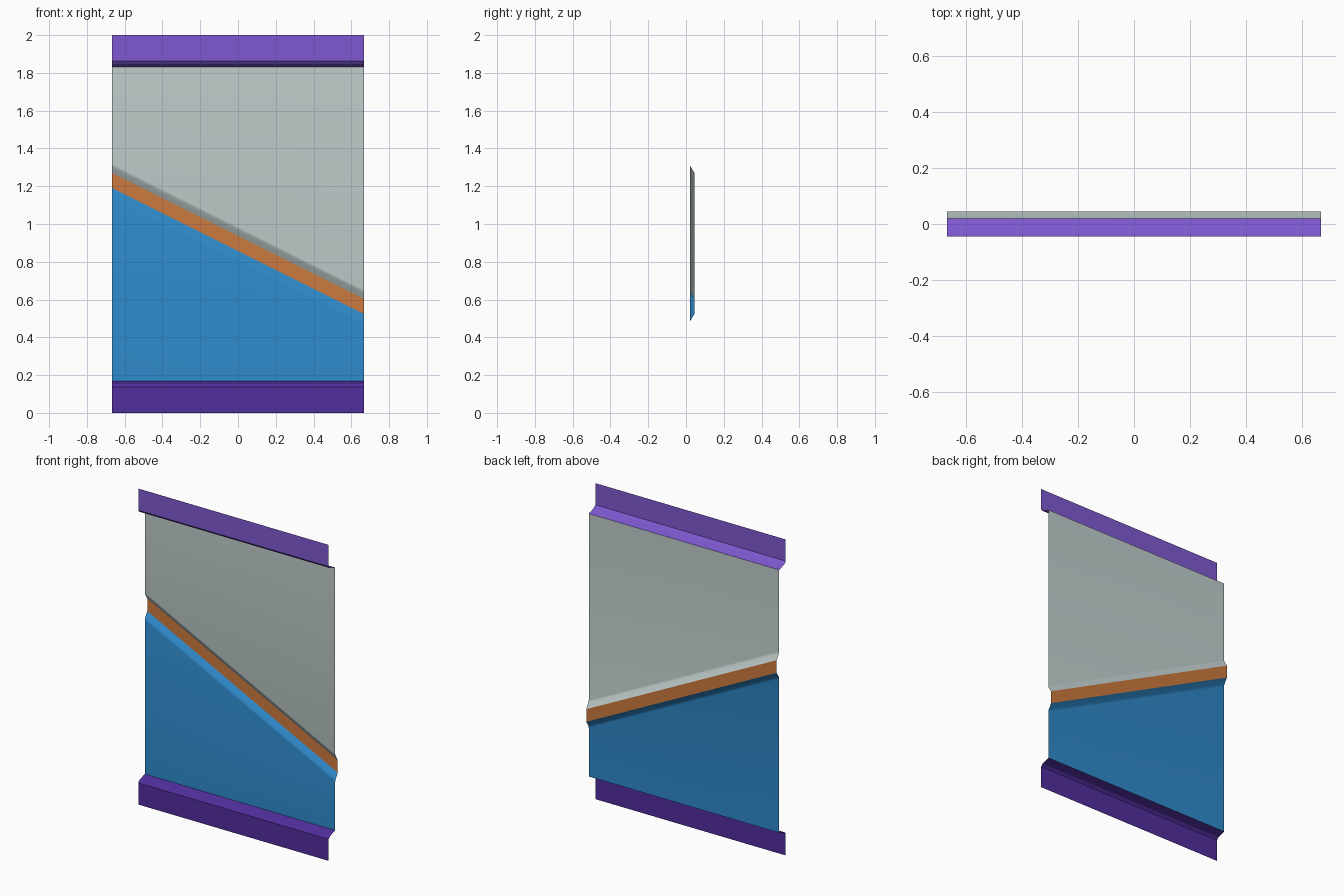
import bpy

if "Cube" in bpy.data.objects:
    bpy.data.objects.remove(bpy.data.objects["Cube"])

W = 0.667                       # half width
Y_RAIL, Y_PANEL, Y_RIB = -0.045, 0.02, 0.045
SLOPE, MID = -0.5, 0.897        # diagonal rib line: z = MID + SLOPE * x


def material(name, rgb):
    m = bpy.data.materials.new(name)
    lin = [((c / 255 + 0.055) / 1.055) ** 2.4 for c in rgb]
    m.diffuse_color = (*lin, 1)
    m.use_nodes = True
    m.node_tree.nodes["Principled BSDF"].inputs["Base Color"].default_value = m.diffuse_color
    return m


LIGHT_PURPLE = material("light purple", (127, 89, 209))
DARK_PURPLE = material("dark purple", (81, 46, 157))
GREY = material("pale grey", (193, 206, 205))
BLUE = material("blue", (47, 139, 205))
ORANGE = material("orange", (204, 122, 62))


def flat(y, z):
    """Horizontal profile row."""
    return (y, z, z)


def diag(y, offset):
    """Profile row parallel to the diagonal rib."""
    return (y, MID + offset - SLOPE * W, MID + offset + SLOPE * W)


def sheet(name, rows, mat):
    """Folded sheet from rows (y, z at left, z at right), bottom to top."""
    verts, faces = [], []
    for y, zl, zr in rows:
        verts += [(-W, y, zl), (W, y, zr)]
    for i in range(len(rows) - 1):
        a = 2 * i
        faces.append((a, a + 1, a + 3, a + 2))
    me = bpy.data.meshes.new(name)
    me.from_pydata(verts, [], faces)
    me.materials.append(mat)
    ob = bpy.data.objects.new(name, me)
    bpy.context.collection.objects.link(ob)
    bpy.ops.object.select_all(action='DESELECT')
    ob.select_set(True)
    bpy.context.view_layer.objects.active = ob
    bpy.ops.object.shade_smooth_by_angle(angle=0.52)


# Stepped rails at the bottom and top edges (mirrored profile)
rail = [(Y_RAIL, 0), (Y_RAIL, 0.137), (-0.032, 0.152), (Y_PANEL, 0.168)]
sheet("bottom_rail", [flat(y, z) for y, z in rail], DARK_PURPLE)
sheet("top_rail", [flat(y, 2 - z) for y, z in reversed(rail)], LIGHT_PURPLE)

# Panels with a softly rounded bend leading into the rib
bend = [(Y_PANEL, 0.088), (Y_PANEL + 0.001, 0.081),
        (Y_PANEL + 0.004, 0.074), (Y_RIB, 0.04)]
sheet("lower_panel", [flat(Y_PANEL, 0.168)] + [diag(y, -o) for y, o in bend], BLUE)
sheet("upper_panel", [diag(y, o) for y, o in reversed(bend)]
      + [flat(Y_PANEL, 1.832)], GREY)

# Diagonal stripe on the raised rib
sheet("diagonal_rib", [diag(Y_RIB, -0.04), diag(Y_RIB, 0.04)], ORANGE)
